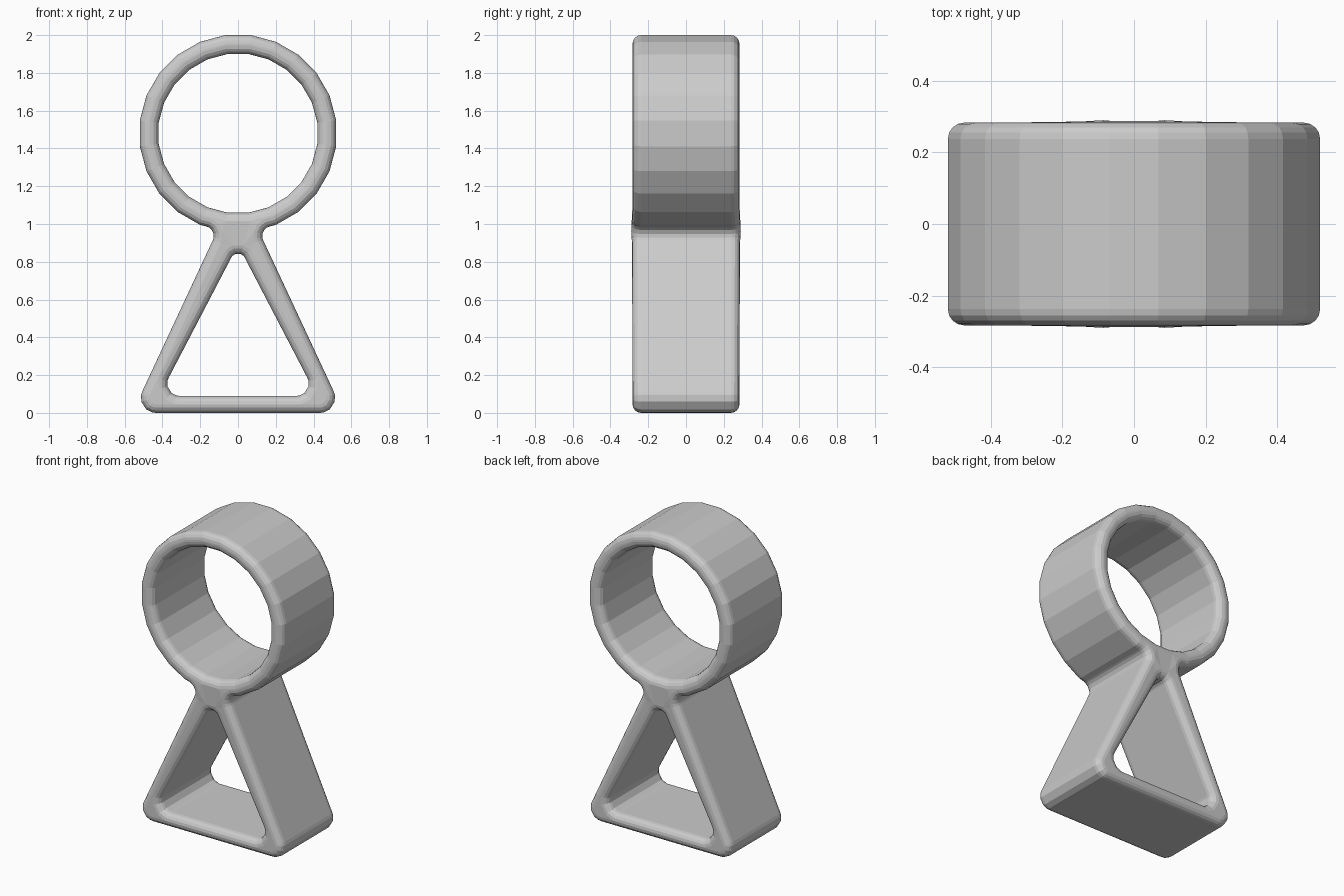
import bpy, bmesh, math
from mathutils import Vector

cube = bpy.data.objects.get("Cube")
if cube:
    bpy.data.objects.remove(cube, do_unlink=True)

HALF_DEPTH = 0.283
EDGE = 0.045          # rounding of the front and back rims
RING_Z = 1.48
SIDES = 24
ARC = 5


def ring_points(apothem, skip=0):
    """Ring polygon with flat top and bottom, running from bottom right round to bottom left."""
    r = apothem / math.cos(math.pi / SIDES)
    step = math.tau / SIDES
    angles = [-math.pi / 2 + (k + 0.5) * step for k in range(skip, SIDES - skip)]
    return [(r * math.cos(a), RING_Z + r * math.sin(a), 0) for a in angles]


def rounded(corners):
    """Turn (x, z, radius) corners into a loop with filleted corners."""
    loop = []
    for i, (x, z, r) in enumerate(corners):
        p = Vector((x, z))
        if r == 0:
            loop.append(p)
            continue
        a = (Vector(corners[i - 1][:2]) - p).normalized()
        b = (Vector(corners[(i + 1) % len(corners)][:2]) - p).normalized()
        half = a.angle(b) / 2
        centre = p + (a + b).normalized() * r / math.sin(half)
        start = p + a * r / math.tan(half) - centre
        end = p + b * r / math.tan(half) - centre
        for k in range(ARC + 1):
            loop.append(centre + start.lerp(end, k / ARC).normalized() * r)
    return loop


def inset(loop, d):
    """Shift a loop by d towards its left side, with mitred corners."""
    out = []
    for i, p in enumerate(loop):
        e1 = (p - loop[i - 1]).normalized()
        e2 = (loop[(i + 1) % len(loop)] - p).normalized()
        n1, n2 = Vector((-e1.y, e1.x)), Vector((-e2.y, e2.x))
        out.append(p + (n1 + n2) * d / (1 + n1.dot(n2)))
    return out


# Outline: ring, necks and feet; then the round and triangular openings
outline = rounded([(-0.107, 0.971, 0.05), (-0.56, 0, 0.08), (0.56, 0, 0.08),
                   (0.107, 0.971, 0.05)] + ring_points(0.52, 1))
round_hole = rounded(ring_points(0.42))[::-1]
triangle_hole = rounded([(-0.417, 0.09, 0.065), (0.417, 0.09, 0.065),
                         (0, 0.89, 0.039)])[::-1]

# Rim section: (inset, depth) from front to back
quarter = [k * math.pi / 8 for k in range(5)]
front = [(EDGE * (1 - math.sin(a)), -HALF_DEPTH + EDGE * (1 - math.cos(a))) for a in quarter]
section = front + [(d, -y) for d, y in reversed(front)]

bm = bmesh.new()
caps = ([], [])
for loop in (outline, round_hole, triangle_hole):
    rings = [[bm.verts.new((p.x, y, p.y)) for p in inset(loop, d)] for d, y in section]
    n = len(loop)
    for low, high in zip(rings, rings[1:]):
        for i in range(n):
            j = (i + 1) % n
            bm.faces.new((low[i], low[j], high[j], high[i]))
    for cap, ring in zip(caps, (rings[0], rings[-1])):
        cap += [bm.edges.get((ring[i - 1], ring[i])) for i in range(n)]

# Front and back faces
for cap, side in zip(caps, (-1, 1)):
    bmesh.ops.triangle_fill(bm, edges=cap, use_beauty=True, normal=(0, side, 0))

# Slight swelling where the legs meet the ring
for v in bm.verts:
    v.co.y *= 1 + 0.025 * math.exp(-((v.co.z - 0.97) / 0.07) ** 2)
bmesh.ops.recalc_face_normals(bm, faces=bm.faces)

mesh = bpy.data.meshes.new("ring_on_triangle_stand")
bm.to_mesh(mesh)
bm.free()
body = bpy.data.objects.new("ring_on_triangle_stand", mesh)
bpy.context.collection.objects.link(body)

# Plain grey finish
grey = bpy.data.materials.new("light_grey")
grey.use_nodes = True
colour = (0.6, 0.6, 0.6, 1)
grey.diffuse_color = colour
grey.node_tree.nodes["Principled BSDF"].inputs["Base Color"].default_value = colour
mesh.materials.append(grey)
